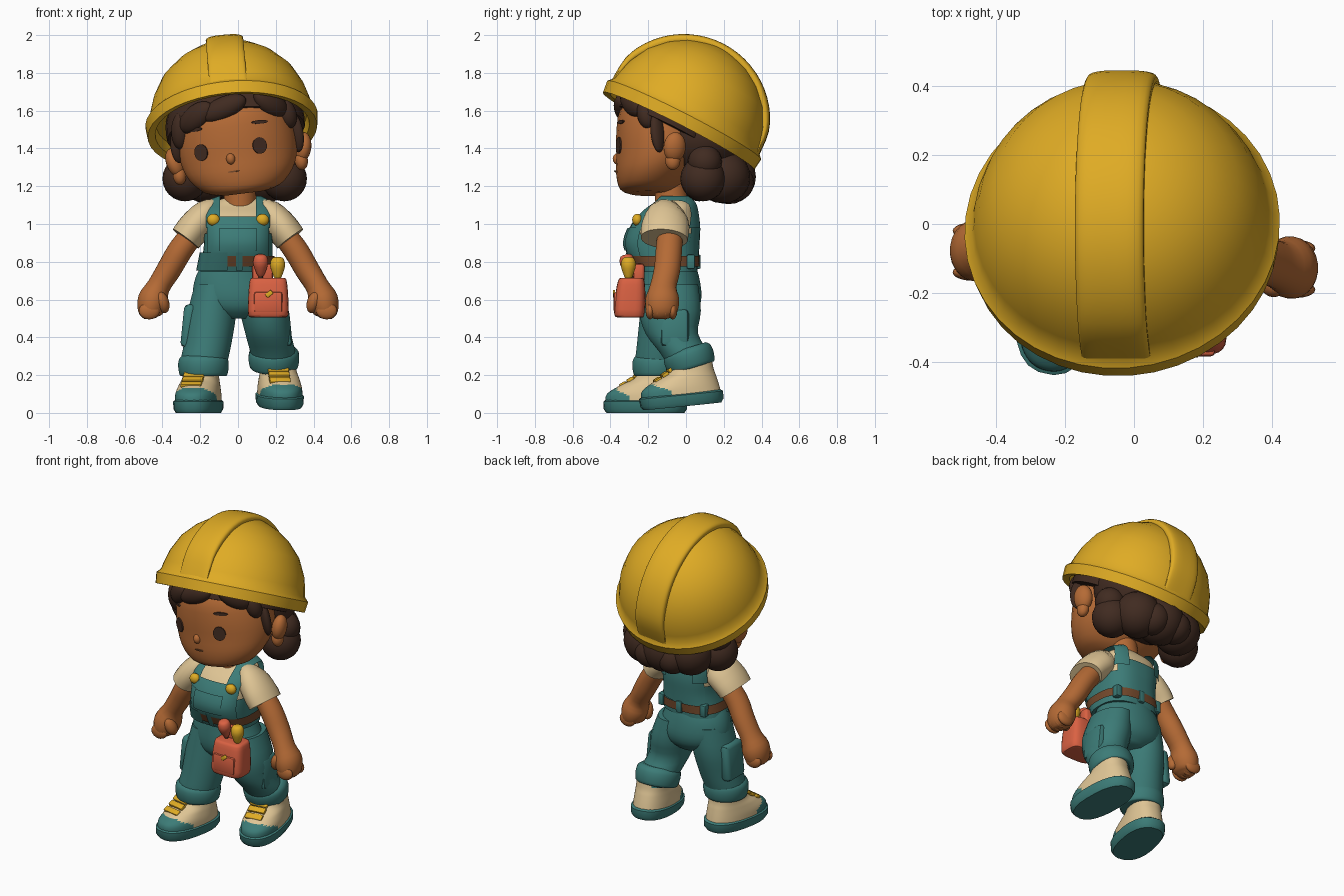
import bpy, bmesh, math
from mathutils import Vector, Matrix, Euler
from mathutils.bvhtree import BVHTree

cube = bpy.data.objects.get("Cube")
if cube:
    bpy.data.objects.remove(cube)


def material(name, *rgb):
    m = bpy.data.materials.new(name)
    m.use_nodes = True
    m.diffuse_color = (*rgb, 1)
    m.node_tree.nodes["Principled BSDF"].inputs["Base Color"].default_value = (*rgb, 1)
    return m


YELLOW = material("helmet yellow", .74, .41, .018)
TEAL = material("overall teal", .045, .2, .185)
SKIN = material("skin brown", .46, .145, .036)
HAIR = material("dark hair", .052, .024, .015)
CREAM = material("shirt cream", .74, .56, .3)
CORAL = material("pouch coral", .7, .12, .055)
BELT = material("belt brown", .17, .065, .024)


def finish(name, bm, *mats, frame=None):
    """Turn a bmesh into a smooth shaded object."""
    me = bpy.data.meshes.new(name)
    if frame:
        bm.transform(frame)
    bm.to_mesh(me)
    bm.free()
    for m in mats:
        me.materials.append(m)
    for p in me.polygons:
        p.use_smooth = True
    me.set_sharp_from_angle(angle=math.radians(45))
    ob = bpy.data.objects.new(name, me)
    bpy.context.collection.objects.link(ob)


def spline(rows, steps):
    """Smoothly fill in rows between the given ones."""
    out = []
    for i in range(len(rows) - 1):
        quad = [rows[min(max(i + k, 0), len(rows) - 1)] for k in (-1, 0, 1, 2)]
        for s in range(steps):
            t = s / steps
            out.append([b + t / 2 * (c - a + t * (2*a - 5*b + 4*c - d + t * (3*b - a - 3*c + d)))
                        for a, b, c, d in zip(*quad)])
    return out + [rows[-1]]


def loft(rows, steps=3, follow=False, power=2, sides=24):
    """Skin rings given as x, y, z, half width, half depth."""
    rows = spline(rows, steps)
    bm, rings = bmesh.new(), []
    for i, (x, y, z, rx, ry) in enumerate(rows):
        t = Vector((0, 0, 1))
        if follow:
            t = (Vector(rows[min(i + 1, len(rows) - 1)][:3]) - Vector(rows[max(i - 1, 0)][:3])).normalized()
        u = Vector((1, 0, 0))
        u = (u - t * u.dot(t)).normalized()
        v = t.cross(u)
        ring = []
        for k in range(sides):
            a = math.tau * (k + .5) / sides
            c, s = (math.copysign(abs(f) ** (2 / power), f) for f in (math.cos(a), math.sin(a)))
            ring.append(bm.verts.new(Vector((x, y, z)) + u * rx * c + v * ry * s))
        rings.append(ring)
    for lo, hi in zip(rings, rings[1:]):
        for k in range(sides):
            j = (k + 1) % sides
            bm.faces.new((lo[k], lo[j], hi[j], hi[k]))
    bm.faces.new(rings[0])
    bm.faces.new(rings[-1])
    bmesh.ops.recalc_face_normals(bm, faces=bm.faces)
    return bm


def ball(name, loc, size, mat, rot=(0, 0, 0), frame=None):
    bm = bmesh.new()
    bmesh.ops.create_uvsphere(bm, u_segments=20, v_segments=12, radius=1)
    bm.transform(Matrix.LocRotScale(Vector(loc), Euler(rot), Vector(size)))
    finish(name, bm, mat, frame=frame)


def box(name, loc, half, mat, bevel=.02, rot=(0, 0, 0), frame=None):
    bm = bmesh.new()
    bmesh.ops.create_cube(bm, size=2)
    bm.transform(Matrix.Diagonal((*half, 1)))
    bmesh.ops.bevel(bm, geom=bm.edges[:], offset=bevel, segments=2, profile=.5, affect="EDGES")
    bm.transform(Matrix.LocRotScale(Vector(loc), Euler(rot), None))
    finish(name, bm, mat, frame=frame)


def keep(bm, axis, low, high):
    """Cut away everything outside a slab along one axis."""
    for limit, sign in ((low, -1), (high, 1)):
        n = Vector((0, 0, 0))
        n[axis] = sign
        bmesh.ops.bisect_plane(bm, geom=bm.verts[:] + bm.edges[:] + bm.faces[:],
                               plane_co=n * limit * sign, plane_no=n, clear_outer=True)


# Head, built upright and then tilted sideways
pivot = Vector((0, -.1, 1.4))
TILT = Matrix.Translation(pivot) @ Matrix.Rotation(math.radians(-7), 4, "Y") @ Matrix.Translation(-pivot)
head = loft([(0, -.2, 1.16, .11, .1), (0, -.2, 1.185, .2, .15), (0, -.17, 1.26, .275, .2),
             (0, -.13, 1.36, .312, .24), (0, -.12, 1.48, .312, .25), (0, -.11, 1.6, .28, .24),
             (0, -.1, 1.72, .18, .16)], sides=32)
skin_tree = BVHTree.FromBMesh(head)
finish("head", head, SKIN, frame=TILT)


def face_plate(name, x, z, width, height, mat, tilt=0):
    hit, normal, _, _ = skin_tree.ray_cast(Vector((x, -1, z)), Vector((0, 1, 0)))
    bm = bmesh.new()
    bmesh.ops.create_cone(bm, cap_ends=True, segments=16, radius1=1, radius2=1, depth=1)
    bm.transform(Matrix.Diagonal((width, height, .009, 1)))
    turn = Matrix.Rotation(math.atan2(normal.x, -normal.y), 4, "Z") @ Matrix.Rotation(math.pi / 2, 4, "X")
    bm.transform(Matrix.Translation(hit + normal * .003) @ turn @ Matrix.Rotation(tilt, 4, "Z"))
    finish(name, bm, mat, frame=TILT)


for side, label in ((-1, "right"), (1, "left")):
    x = -.04 + side * .155
    face_plate(label + "_eye", x, 1.402, .039, .044, HAIR)
    face_plate(label + "_eyebrow", x + side * .015, 1.525, .045, .01, HAIR, -side * .05)
    ball(label + "_ear", (side * .34, -.06, 1.365), (.045, .06, .08), SKIN, (0, side * .25, side * .3), TILT)
    ball(label + "_ear_lobe", (side * .325, -.07, 1.295), (.035, .04, .05), SKIN, frame=TILT)
face_plate("mouth", -.035, 1.282, .032, .004, BELT)
ball("nose", (-.045, -.362, 1.35), (.024, .026, .03), SKIN, frame=TILT)
finish("neck", loft([(.01, -.07, 1.05, .09, .09), (.01, -.09, 1.25, .08, .08)]), SKIN)

# Hair: a cap, fringe locks, sideburns and curls at the nape
cap = bmesh.new()
bmesh.ops.create_uvsphere(cap, u_segments=32, v_segments=20, radius=1)
cap.transform(Matrix.LocRotScale(Vector((0, -.07, 1.52)), None, Vector((.37, .3, .31))))
bmesh.ops.bisect_plane(cap, geom=cap.verts[:] + cap.edges[:] + cap.faces[:],
                       plane_co=(0, -.3, 1.59), plane_no=(0, -.5, -1), clear_outer=True)
bmesh.ops.holes_fill(cap, edges=[e for e in cap.edges if e.is_boundary])
finish("hair_cap", cap, HAIR, frame=TILT)
ball("back_hair", (0, .08, 1.45), (.33, .26, .24), HAIR, frame=TILT)
for x, y, z, w, h, tilt in ((-.2, -.28, 1.59, .12, .065, -.5), (-.05, -.33, 1.62, .13, .06, -.3),
                            (.2, -.28, 1.62, .11, .065, .6), (-.29, -.2, 1.53, .05, .1, .2),
                            (-.31, -.15, 1.46, .03, .1, .1), (.31, -.15, 1.45, .03, .11, -.1),
                            (.28, -.21, 1.55, .05, .08, -.2)):
    ball("hair_lock", (x, y, z), (w, .05, h), HAIR, (0, tilt, x * 3), TILT)
for x, y, z, r in ((-.28, .07, 1.24, .12), (-.17, .19, 1.25, .14), (-.01, .225, 1.25, .145),
                   (.14, .2, 1.25, .14), (.245, .09, 1.24, .12), (.27, .1, 1.33, .09), (-.29, .1, 1.34, .09),
                   (-.09, .26, 1.22, .1), (.07, .26, 1.22, .1)):
    ball("nape_curl", (x, y, z), (r, r, r), HAIR)

# Hard hat: tilted dome with rolled brim and a raised centre ridge
HAT = Matrix.LocRotScale(Vector((-.03, -.035, 1.5)), Euler((math.radians(-27), math.radians(-5), 0)), None)
shell = ((.4, .06), (.41, 0), (.45, -.01), (.458, .055), (.435, .08), (.425, .13), (.405, .2),
         (.355, .3), (.28, .38), (.2, .435), (.1, .475), (.02, .485))
finish("helmet_dome", loft([(0, 0, h, r, r) for r, h in shell], steps=1, sides=40), YELLOW, frame=HAT)
arc = [(-.425, .07, .012), (-.405, .2, .022), (-.345, .305, .03), (-.25, .4, .03), (-.13, .46, .03)]
arc += [(0, .48, .03)] + [(-y, h, d) for y, h, d in reversed(arc)]
finish("helmet_ridge", loft([(0, y, h, .1, d) for y, h, d in arc], follow=True, power=3), YELLOW, frame=HAT)

# Torso layers: shirt, overalls, bib, straps and belt share one body shape
BODY = [(-.01, -.1, .74, .185, .15), (0, -.125, .87, .172, .18), (0, -.11, .97, .175, .17),
        (0, -.085, 1.05, .18, .135), (0, -.06, 1.1, .16, .095), (.01, -.06, 1.135, .09, .065)]


def body_layer(name, puff, mat, x=(-1, 1), y=(-1, 1), z=(0, 2)):
    bm = loft([(a, b, c + puff / 2, w + puff, d + puff) for a, b, c, w, d in BODY], steps=4, power=2.6, sides=40)
    for axis, span in enumerate((x, y, z)):
        keep(bm, axis, *span)
    finish(name, bm, mat)


body_layer("shirt", 0, CREAM, z=(.85, 2))
body_layer("overalls_waist", .01, TEAL, z=(.74, .95))
body_layer("bib", .02, TEAL, x=(-.165, .165), y=(-1, -.1), z=(.83, 1.04))
body_layer("bib_pocket", .028, TEAL, x=(-.1, .1), y=(-1, -.1), z=(.86, .98))
body_layer("back_panel", .016, TEAL, x=(-.15, .15), y=(-.08, 1), z=(.83, 1.03))
body_layer("belt", .02, BELT, z=(.775, .83))
body_layer("right_front_waist", .027, TEAL, x=(-1, -.055), y=(-1, -.12), z=(.75, .85))
body_layer("fly_flap", .027, TEAL, x=(-.01, .025), y=(-1, -.12), z=(.75, .85))
for x in (-.15, 0, .15):
    box("belt_loop", (x, .056 - abs(x) * .2, .8), (.02, .022, .038), TEAL, .008)
for side, label in ((-1, "right"), (1, "left")):
    body_layer(label + "_strap", .025, TEAL, x=sorted((side * .095, side * .17)), z=(.98, 2))
    ball(label + "_button", (side * .13, -.258, 1.022), (.034, .027, .032), YELLOW)

# Arms with short sleeves and closed fists
for s, label, y in ((-1, "right", 0), (1, "left", -.05)):
    finish(label + "_sleeve", loft([(s * .1, -.075, 1.06, .06, .08), (s * .17, -.095, 1.035, .085, .115),
                                    (s * .235, -.11, .975, .088, .128), (s * .277, -.115, .922, .085, .125)],
                                   follow=True), CREAM)
    finish(label + "_arm", loft([(s * .2, -.08, 1, .06, .065), (s * .3, -.09, .87, .066, .07),
                                 (s * .365, y / 2 - .075, .76, .065, .07), (s * .42, y - .07, .67, .062, .07),
                                 (s * .45, y - .075, .6, .08, .09), (s * .465, y - .08, .53, .065, .08),
                                 (s * .465, y - .08, .5, .03, .04)], follow=True), SKIN)
    ball(label + "_thumb", (s * .4, y - .12, .585), (.035, .04, .06), SKIN, (.3, s * .3, 0))
    for k in range(4):
        ball(label + "_finger", (s * .47, y - .14 + k * .04, .54), (.055, .024, .045), SKIN)

# Trousers
finish("hips", loft([(-.01, -.1, .8, .17, .145), (-.02, -.09, .72, .205, .16), (-.01, -.085, .62, .23, .168),
                     (-.005, -.085, .55, .2, .15), (0, -.085, .5, .1, .1)], sides=32), TEAL)
finish("right_leg", loft([(-.12, -.09, .68, .11, .14), (-.14, -.1, .52, .13, .145), (-.16, -.125, .37, .127, .135),
                          (-.18, -.145, .27, .125, .125), (-.183, -.15, .21, .11, .11)]), TEAL)
finish("left_leg", loft([(.11, -.085, .68, .11, .15), (.14, -.085, .54, .13, .165), (.16, -.075, .42, .122, .14),
                         (.185, -.01, .32, .12, .13), (.195, .02, .25, .11, .115)]), TEAL)
for label, loc, pitch in (("right", (-.183, -.15, .245), 0), ("left", (.19, .018, .285), .3)):
    ring = [(0, 0, h, r, r) for h, r in ((-.05, .11), (-.045, .126), (0, .135), (.04, .13), (.06, .11))]
    finish(label + "_cuff", loft(ring), TEAL, frame=Matrix.LocRotScale(Vector(loc), Euler((pitch, 0, 0)), None))
box("right_thigh_pocket", (-.262, -.1, .46), (.033, .085, .115), TEAL, .025, (0, .1, 0))
box("left_thigh_pocket", (.25, -.06, .45), (.03, .075, .1), TEAL, .025, (0, -.1, 0))

# Boots
for label, loc, turn in (("right", (-.21, -.215, 0), (0, 0, -.2)), ("left", (.22, -.02, .035), (.1, 0, .13))):
    foot = Matrix.LocRotScale(Vector(loc), Euler(turn), None)
    finish(label + "_sole", loft([(0, 0, 0, .11, .208), (0, 0, .02, .122, .222), (0, 0, .06, .124, .224),
                                  (0, 0, .07, .11, .21)], steps=1, power=2.4), TEAL, frame=foot)
    upper = loft([(0, 0, .05, .116, .214), (0, 0, .1, .114, .205), (0, .03, .145, .105, .165),
                  (0, .065, .185, .095, .12), (0, .08, .25, .09, .1)], steps=6, power=2.3, sides=64)
    for f in upper.faces:
        c = f.calc_center_median()
        f.material_index = int(c.y < -.07 and c.z < .06 - c.y * .45)
    finish(label + "_boot", upper, CREAM, TEAL, frame=foot)
    for y, z in ((-.115, .15), (-.075, .175), (-.04, .2)):
        box(label + "_lace", (-.015, y, z), (.056, .019, .011), YELLOW, .006, (.5, 0, 0), foot)

# Tool pouch and tools
finish("tool_pouch", loft([(.16, -.295, .505, .085, .06), (.16, -.3, .52, .107, .08), (.16, -.295, .62, .106, .08),
                           (.16, -.29, .7, .098, .07), (.16, -.29, .715, .085, .055)], power=4), CORAL)
box("pouch_pocket", (.16, -.368, .585), (.075, .015, .055), CORAL, .012)
box("pouch_clasp", (.165, -.381, .63), (.02, .006, .012), YELLOW, .004, (0, -.7, 0))
box("pouch_hanger", (.13, -.25, .74), (.055, .03, .05), CORAL, .015)
for label, x, z, lean, mat in (("red", .12, .775, .25, CORAL), ("yellow", .21, .76, 0, YELLOW)):
    tool = Matrix.LocRotScale(Vector((x, -.305, z)), Euler((lean, 0, 0)), None)
    finish(label + "_handle", loft([(0, 0, h, r, r) for h, r in ((-.05, .015), (-.03, .025), (.02, .04),
                                                                (.055, .032), (.065, .015))]), mat, frame=tool)
    finish(label + "_tool_shaft", loft([(0, 0, h, .013, .013) for h in (-.12, -.03)], sides=10), HAIR, frame=tool)
